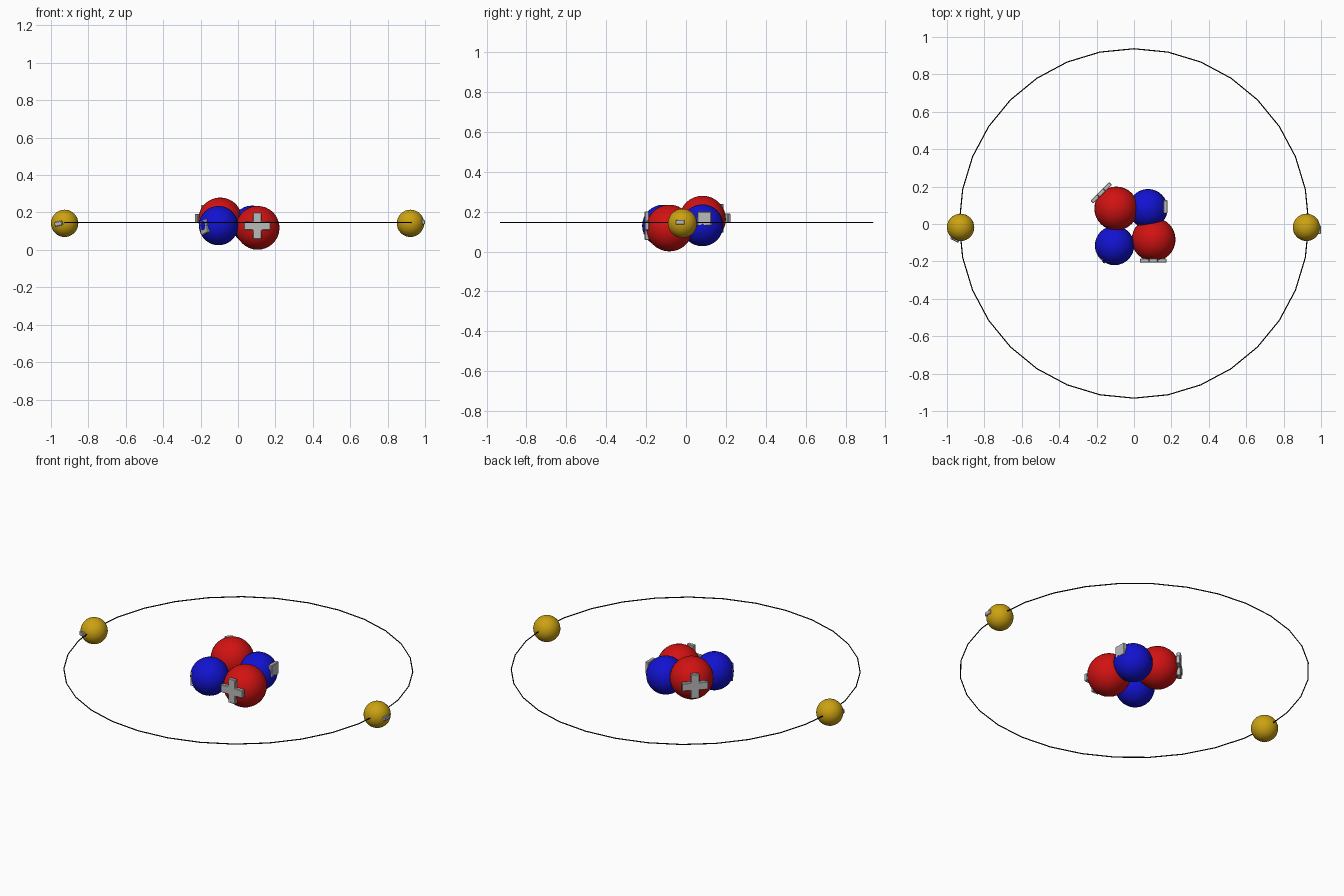
import bpy, bmesh, math
from mathutils import Matrix, Vector

if "Cube" in bpy.data.objects:
    bpy.data.objects.remove(bpy.data.objects["Cube"], do_unlink=True)


def material(name, colour):
    m = bpy.data.materials.new(name)
    m.use_nodes = True
    m.diffuse_color = (*colour, 1)
    m.node_tree.nodes["Principled BSDF"].inputs["Base Color"].default_value = (*colour, 1)
    return m


red = material("red", (0.64, 0.006, 0.006))
blue = material("blue", (0.006, 0.006, 0.64))
gold = material("gold", (0.6, 0.36, 0.006))
grey = material("light grey", (0.5, 0.5, 0.5))
black = material("black", (0.002, 0.002, 0.002))


def ball(name, centre, radius, mat):
    bpy.ops.mesh.primitive_uv_sphere_add(segments=32, ring_count=16, radius=radius, location=centre)
    ob = bpy.context.object
    ob.name = name
    ob.data.materials.append(mat)
    bpy.ops.object.shade_smooth()


def plate(name, outline, centre, azimuth, roll=0, depth=0.022):
    """Extrude an outline into a plate that faces the given compass direction."""
    bm = bmesh.new()
    face = bm.faces.new([bm.verts.new((u, v, -depth / 2)) for u, v in outline])
    top = bmesh.ops.extrude_face_region(bm, geom=[face])["geom"]
    verts = [g for g in top if isinstance(g, bmesh.types.BMVert)]
    bmesh.ops.translate(bm, verts=verts, vec=(0, 0, depth))
    bmesh.ops.recalc_face_normals(bm, faces=bm.faces)
    mesh = bpy.data.meshes.new(name)
    bm.to_mesh(mesh)
    bm.free()
    mesh.materials.append(grey)
    ob = bpy.data.objects.new(name, mesh)
    bpy.context.collection.objects.link(ob)
    ob.matrix_world = (Matrix.Translation(Vector(centre))
                       @ Matrix.Rotation(math.radians(azimuth + 90), 4, 'Z')
                       @ Matrix.Rotation(math.radians(90), 4, 'X')
                       @ Matrix.Rotation(math.radians(roll), 4, 'Z'))
    bevel = ob.modifiers.new("soft edge", 'BEVEL')
    bevel.width = 0.003
    bevel.segments = 1


def rectangle(w, h):
    return [(-w / 2, -h / 2), (w / 2, -h / 2), (w / 2, h / 2), (-w / 2, h / 2)]


def cross(a, b):
    # one arm, turned through four quarters
    points, arm = [], [(a, -b), (a, b), (b, b)]
    for _ in range(4):
        points += arm
        arm = [(-y, x) for x, y in arm]
    return points


# Nucleus
ball("front_proton", (0.105, -0.083, 0.118), 0.117, red)
ball("back_proton", (-0.095, 0.083, 0.163), 0.117, red)
ball("front_neutron", (-0.104, -0.115, 0.13), 0.105, blue)
ball("back_neutron", (0.075, 0.082, 0.132), 0.105, blue)

# Raised charge plates on the protons
plate("front_proton_cross", cross(0.071, 0.023), (0.103, -0.196, 0.13), -90)
plate("back_proton_cross", cross(0.071, 0.023), (-0.175, 0.167, 0.168), 135)

# Plain raised pads on the neutrons
plate("front_neutron_pad", rectangle(0.07, 0.075), (-0.176, -0.17, 0.122), 213, 15)
plate("back_neutron_pad", rectangle(0.07, 0.07), (0.168, 0.092, 0.165), 0)

# Electrons with their charge bars
ball("left_electron", (0.922, -0.018, 0.142), 0.073, gold)
ball("right_electron", (-0.927, -0.018, 0.142), 0.073, gold)
plate("left_electron_bar", rectangle(0.046, 0.024), (0.988, -0.03, 0.147), 0)
plate("right_electron_bar", rectangle(0.046, 0.024), (-0.957, -0.08, 0.14), 242, 12)

# Orbit ring
bpy.ops.mesh.primitive_torus_add(location=(0, 0.003, 0.147), major_segments=32, minor_segments=6,
                                 major_radius=0.934, minor_radius=0.003)
ring = bpy.context.object
ring.name = "orbit_ring"
ring.data.materials.append(black)
